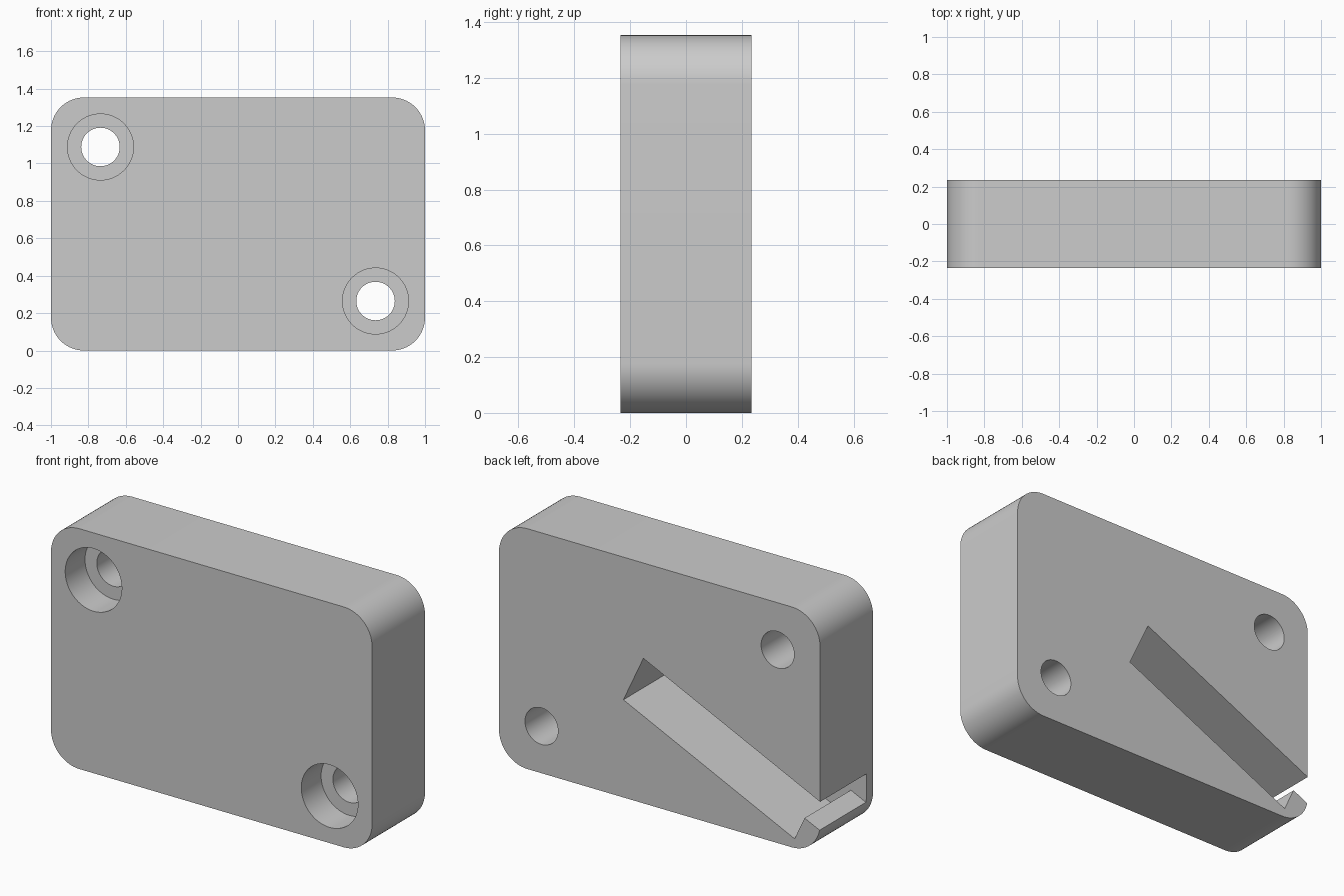
import bpy, bmesh
from math import sin, cos, pi, radians
from mathutils import Vector

if "Cube" in bpy.data.objects:
    bpy.data.objects.remove(bpy.data.objects["Cube"], do_unlink=True)

U = 1 / 17                       # one design unit
WIDTH, HEIGHT, DEPTH = 34 * U, 23 * U, 8 * U
FRONT, BACK = -DEPTH / 2, DEPTH / 2
CORNER = 3 * U

grey = bpy.data.materials.new("light grey")
grey.use_nodes = True
colour = (0.6, 0.6, 0.6, 1)
grey.diffuse_color = colour
grey.node_tree.nodes["Principled BSDF"].inputs["Base Color"].default_value = colour


def prism(name, outline, y0, y1):
    """Extrude an x-z outline from y0 to y1."""
    bm = bmesh.new()
    face = bm.faces.new([bm.verts.new((x, y0, z)) for x, z in outline])
    moved = bmesh.ops.extrude_face_region(bm, geom=[face])["geom"]
    verts = [v for v in moved if isinstance(v, bmesh.types.BMVert)]
    bmesh.ops.translate(bm, verts=verts, vec=(0, y1 - y0, 0))
    bmesh.ops.recalc_face_normals(bm, faces=bm.faces)
    mesh = bpy.data.meshes.new(name)
    bm.to_mesh(mesh)
    bm.free()
    mesh.materials.append(grey)
    obj = bpy.data.objects.new(name, mesh)
    bpy.context.collection.objects.link(obj)
    return obj


def arc(cx, cz, r, start, sweep, steps):
    return [(cx + r * cos(start + sweep * i / steps),
             cz + r * sin(start + sweep * i / steps)) for i in range(steps + 1)]


def cut(target, cutter):
    cutter.hide_render = True
    mod = target.modifiers.new("cut", "BOOLEAN")
    mod.operation, mod.solver, mod.object = "DIFFERENCE", "EXACT", cutter
    bpy.context.view_layer.objects.active = target
    bpy.ops.object.modifier_apply(modifier=mod.name)
    bpy.data.objects.remove(cutter, do_unlink=True)


# Rounded plate
outline = []
for i, (sx, sz) in enumerate([(1, 1), (-1, 1), (-1, -1), (1, -1)]):
    outline += arc(sx * (WIDTH / 2 - CORNER), HEIGHT / 2 + sz * (HEIGHT / 2 - CORNER),
                   CORNER, i * pi / 2, pi / 2, 16)
plate = prism("mounting_plate", outline, FRONT, BACK)

# Counterbored screw holes in two opposite corners
for side in (-1, 1):
    cx, cz = side * 12.5 * U, HEIGHT / 2 - side * 7 * U
    bore = arc(cx, cz, 1.75 * U, 0, 2 * pi, 64)[:-1]
    recess = arc(cx, cz, 3 * U, 0, 2 * pi, 64)[:-1]
    cut(plate, prism("hole_cutter", bore, FRONT - 0.1, BACK + 0.1))
    cut(plate, prism("recess_cutter", recess, FRONT - 0.1, FRONT + 3 * U))

# Slanted slot in the back, narrowing to half width where it leaves the side
tilt = radians(25)
along = Vector((-cos(tilt), -sin(tilt)))
across = Vector((-sin(tilt), cos(tilt)))
start = Vector((0.163, 0.683))
half, length = 2.5 * U, 20 * U
steps = [(0, -half), (length, -half), (length, 0), (length + 0.6, 0),
         (length + 0.6, half), (0, half)]
slot = [start + along * a + across * b for a, b in steps]
cut(plate, prism("slot_cutter", slot, FRONT + U, BACK + 0.1))

# Smooth curves, sharp edges
bpy.ops.object.select_all(action="DESELECT")
plate.select_set(True)
bpy.context.view_layer.objects.active = plate
bpy.ops.object.shade_smooth_by_angle(angle=radians(30))
